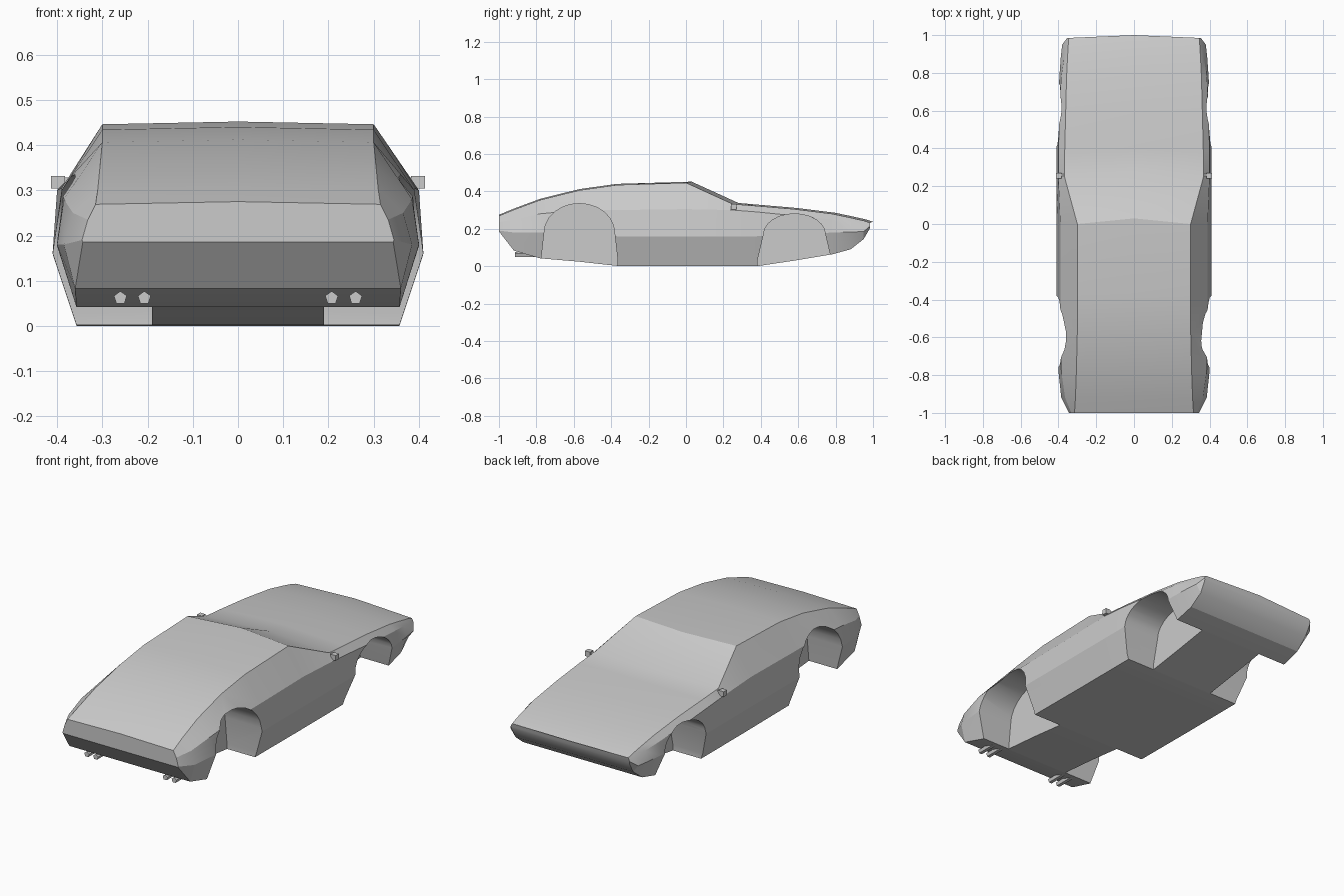
import bpy, bmesh, math

if "Cube" in bpy.data.objects:
    bpy.data.objects.remove(bpy.data.objects["Cube"])


def make_object(name, verts, faces):
    mesh = bpy.data.meshes.new(name)
    mesh.from_pydata(verts, [], faces)
    bm = bmesh.new()
    bm.from_mesh(mesh)
    bmesh.ops.recalc_face_normals(bm, faces=bm.faces)
    bm.to_mesh(mesh)
    bm.free()
    ob = bpy.data.objects.new(name, mesh)
    bpy.context.collection.objects.link(ob)
    return ob


def loft(name, rings):
    n = len(rings[0])
    verts = [p for r in rings for p in r]
    faces = [(a * n + i, a * n + (i + 1) % n, (a + 1) * n + (i + 1) % n, (a + 1) * n + i)
             for a in range(len(rings) - 1) for i in range(n)]
    faces += [tuple(range(n)), tuple(range((len(rings) - 1) * n, len(rings) * n))]
    return make_object(name, verts, faces)


# Body stations: y, top z, roof edge x, belt x/z, crease x/z, floor x/z
stations = [
    (-1.00, .275, .315, .332, .235, .345, .190, .343, .186),
    (-.92, .308, .310, .365, .250, .385, .180, .360, .083),
    (-.78, .360, .305, .385, .280, .400, .180, .357, .042),
    (-.57, .412, .300, .390, .300, .405, .170, .357, .024),
    (-.37, .440, .300, .390, .300, .410, .160, .357, .002),
    (0.00, .452, .300, .390, .305, .410, .160, .357, .000),
    (0.25, .338, .368, .400, .300, .410, .160, .357, .000),
    (0.38, .328, .367, .400, .290, .410, .160, .357, .000),
    (0.58, .311, .362, .395, .270, .405, .165, .357, .030),
    (0.78, .286, .357, .385, .250, .395, .180, .357, .063),
    (0.88, .265, .352, .370, .235, .388, .183, .355, .090),
    (0.95, .249, .348, .360, .222, .380, .185, .350, .145),
    (0.985, .238, .345, .350, .225, .354, .215, .352, .205),
]
rings = []
for y, top, xe, xb, zb, xc, zc, xf, zf in stations:
    bow = .03 if 0 <= y < .3 else (.015 if y > .3 else 0)
    half = [(xe, y, top - .006), (xb, y, zb), (xc, y, zc), (xf, y, zf)]
    rings.append([(0, y + bow, top)] + half + [(-x, yy, z) for x, yy, z in reversed(half)])
body = loft("car_body", rings)


# Wheel wells cut from each side
def cut_well(side, yc, half_w, base_w, spring, rise):
    prof = [(yc + base_w, -.05), (yc + base_w, .03)]
    for i in range(13):
        a = math.pi * i / 12
        prof.append((yc + half_w * math.cos(a), spring + rise * math.sin(a)))
    prof += [(yc - base_w, .03), (yc - base_w, -.05)]
    cutter = loft("well_cutter", [[(side * x, y, z) for y, z in prof] for x in (.19, .6)])
    cutter.hide_render = True
    mod = body.modifiers.new("well", 'BOOLEAN')
    mod.operation = 'DIFFERENCE'
    mod.solver = 'EXACT'
    mod.object = cutter
    bpy.context.view_layer.objects.active = body
    bpy.ops.object.modifier_apply(modifier=mod.name)
    bpy.data.objects.remove(cutter)


for side in (1, -1):
    cut_well(side, -.57, .188, .205, .18, .155)
    cut_well(side, .58, .165, .198, .17, .11)

bpy.ops.object.select_all(action='DESELECT')
body.select_set(True)
bpy.context.view_layer.objects.active = body
bpy.ops.object.shade_smooth_by_angle(angle=math.radians(22))

for side in (1, -1):
    # Door mirrors on small stalks
    bpy.ops.mesh.primitive_cube_add(size=1, location=(side * .398, .255, .318))
    ob = bpy.context.object
    ob.name = "door_mirror"
    ob.scale = (.03, .028, .028)
    bpy.ops.mesh.primitive_cube_add(size=1, location=(side * .378, .26, .322))
    ob = bpy.context.object
    ob.name = "mirror_stalk"
    ob.scale = (.03, .012, .012)
    # Twin five-sided exhaust pipes
    for x in (.207, .26):
        bpy.ops.mesh.primitive_cylinder_add(vertices=5, radius=.015, depth=.13,
                                            location=(side * x, -.85, .062),
                                            rotation=(math.pi / 2, 0, 0))
        bpy.context.object.name = "exhaust_pipe"
